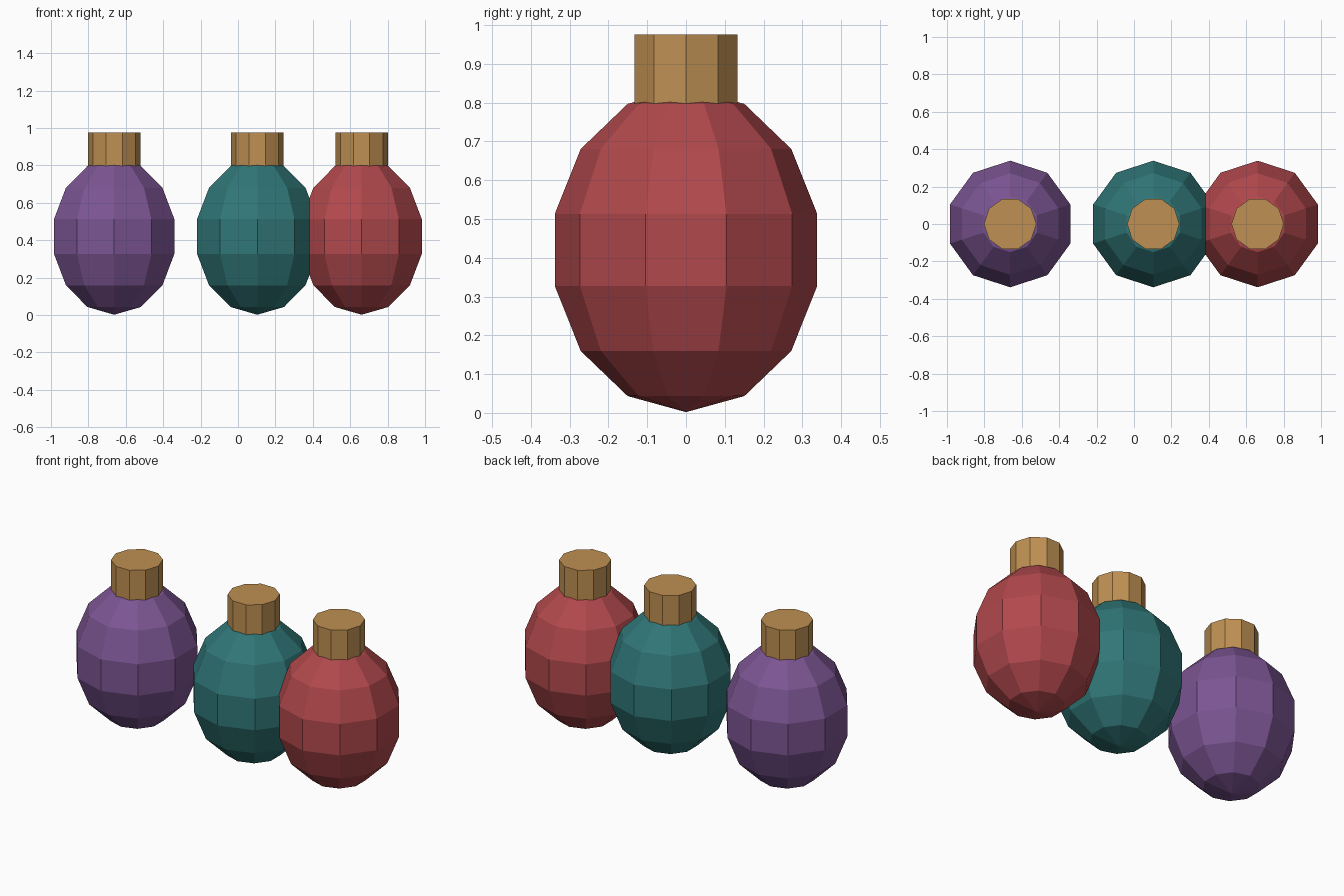
import bpy

if "Cube" in bpy.data.objects:
    bpy.data.objects.remove(bpy.data.objects["Cube"])


def material(name, rgb):
    m = bpy.data.materials.new(name)
    m.diffuse_color = (*rgb, 1)
    m.use_nodes = True
    m.node_tree.nodes["Principled BSDF"].inputs["Base Color"].default_value = m.diffuse_color
    return m


gold = material("gold", (0.52, 0.28, 0.085))
SIDES = 10

baubles = [
    ("purple", -0.662, (0.20, 0.09, 0.29)),
    ("teal", 0.103, (0.03, 0.18, 0.185)),
    ("red", 0.661, (0.44, 0.065, 0.073)),
]

for name, x, rgb in baubles:
    # egg-shaped faceted body
    bpy.ops.mesh.primitive_uv_sphere_add(segments=SIDES, ring_count=7, radius=1,
                                         location=(x, 0, 0.42))
    body = bpy.context.object
    body.name = name + "_bauble_body"
    body.scale = (0.347, 0.347, 0.418)
    bpy.ops.object.transform_apply(location=False, rotation=False, scale=True)
    body.data.materials.append(material(name, rgb))

    # cap, sunk slightly into the body; turned so a corner points along +x
    top, bottom = 0.975, 0.795
    bpy.ops.mesh.primitive_cylinder_add(vertices=SIDES, radius=0.14, depth=top - bottom,
                                        location=(x, 0, (top + bottom) / 2),
                                        rotation=(0, 0, 1.5707963))
    cap = bpy.context.object
    cap.name = name + "_bauble_cap"
    cap.data.materials.append(gold)
